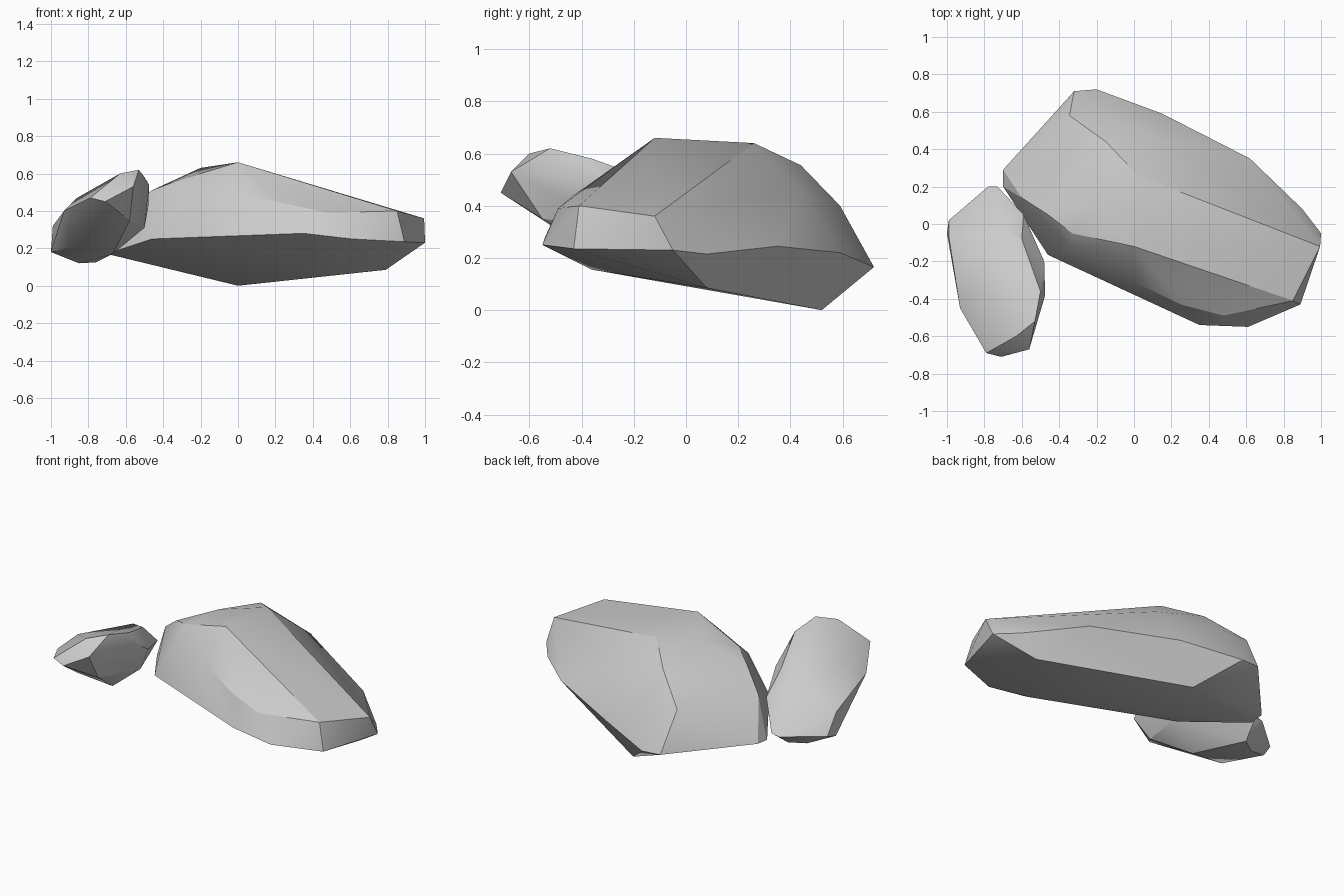
import bpy, bmesh, math


def rock(name, points, angle):
    """Faceted boulder: convex hull around a few corner points."""
    bm = bmesh.new()
    for p in points:
        bm.verts.new(p)
    hull = bmesh.ops.convex_hull(bm, input=bm.verts)
    spare = {g for g in hull["geom_interior"] + hull["geom_unused"]
             if isinstance(g, bmesh.types.BMVert)}
    bmesh.ops.delete(bm, geom=list(spare), context="VERTS")
    bmesh.ops.recalc_face_normals(bm, faces=bm.faces)
    mesh = bpy.data.meshes.new(name)
    bm.to_mesh(mesh)
    bm.free()
    obj = bpy.data.objects.new(name, mesh)
    bpy.context.collection.objects.link(obj)
    bpy.ops.object.select_all(action="DESELECT")
    obj.select_set(True)
    bpy.context.view_layer.objects.active = obj
    bpy.ops.object.shade_smooth_by_angle(angle=math.radians(angle))
    return obj


# Large boulder
rock("large_boulder", [
    # underside
    (0.0, 0.52, 0.0), (-0.38, 0.42, 0.125), (0.45, -0.36, 0.155),
    (0.79, 0.08, 0.085), (0.66, 0.13, 0.085),
    # widest rim
    (-0.32, 0.71, 0.17), (-0.2, 0.72, 0.165), (0.15, 0.59, 0.22),
    (0.62, 0.35, 0.245), (0.9, 0.08, 0.215), (1.0, -0.05, 0.23),
    (0.89, -0.43, 0.235), (0.61, -0.55, 0.25), (0.35, -0.54, 0.28),
    (-0.46, -0.165, 0.25), (-0.70, 0.2, 0.17), (-0.70, 0.29, 0.18),
    # upper shoulder
    (-0.60, 0.14, 0.40), (-0.34, -0.13, 0.49), (0.0, -0.31, 0.49),
    (0.25, -0.43, 0.44), (0.48, -0.49, 0.39), (0.85, -0.41, 0.40),
    (0.995, -0.12, 0.36),
    (0.65, 0.08, 0.35), (0.57, 0.19, 0.36), (0.2, 0.43, 0.46),
    (-0.345, 0.58, 0.41), (-0.16, 0.59, 0.40),
    # crown
    (-0.46, 0.05, 0.51), (-0.33, -0.05, 0.56), (0.0, -0.12, 0.66),
    (0.02, 0.26, 0.64), (0.55, -0.1, 0.49), (-0.15, 0.44, 0.555),
    (-0.2, 0.1, 0.63),
], 25)

# Small tilted slab beside it
rock("small_boulder", [
    # tilted top
    (-0.99, -0.07, 0.32), (-0.93, -0.45, 0.40), (-0.79, -0.69, 0.47),
    (-0.86, -0.35, 0.47), (-0.63, -0.60, 0.60), (-0.53, -0.52, 0.62),
    (-0.50, -0.36, 0.58), (-0.60, -0.08, 0.48), (-0.71, -0.02, 0.45),
    # outer edge
    (-0.99, 0.02, 0.20), (-0.78, 0.20, 0.21), (-0.73, 0.20, 0.22),
    (-0.71, -0.71, 0.45), (-0.56, -0.67, 0.53),
    (-0.475, -0.38, 0.54), (-0.48, -0.2, 0.42), (-0.59, 0.05, 0.35),
    # underside
    (-0.85, 0.02, 0.12), (-0.76, 0.08, 0.125), (-0.67, -0.28, 0.17),
    (-0.50, -0.25, 0.31), (-0.58, -0.55, 0.35), (-1.0, -0.05, 0.18),
    (-0.90, -0.30, 0.20),
], 28)
